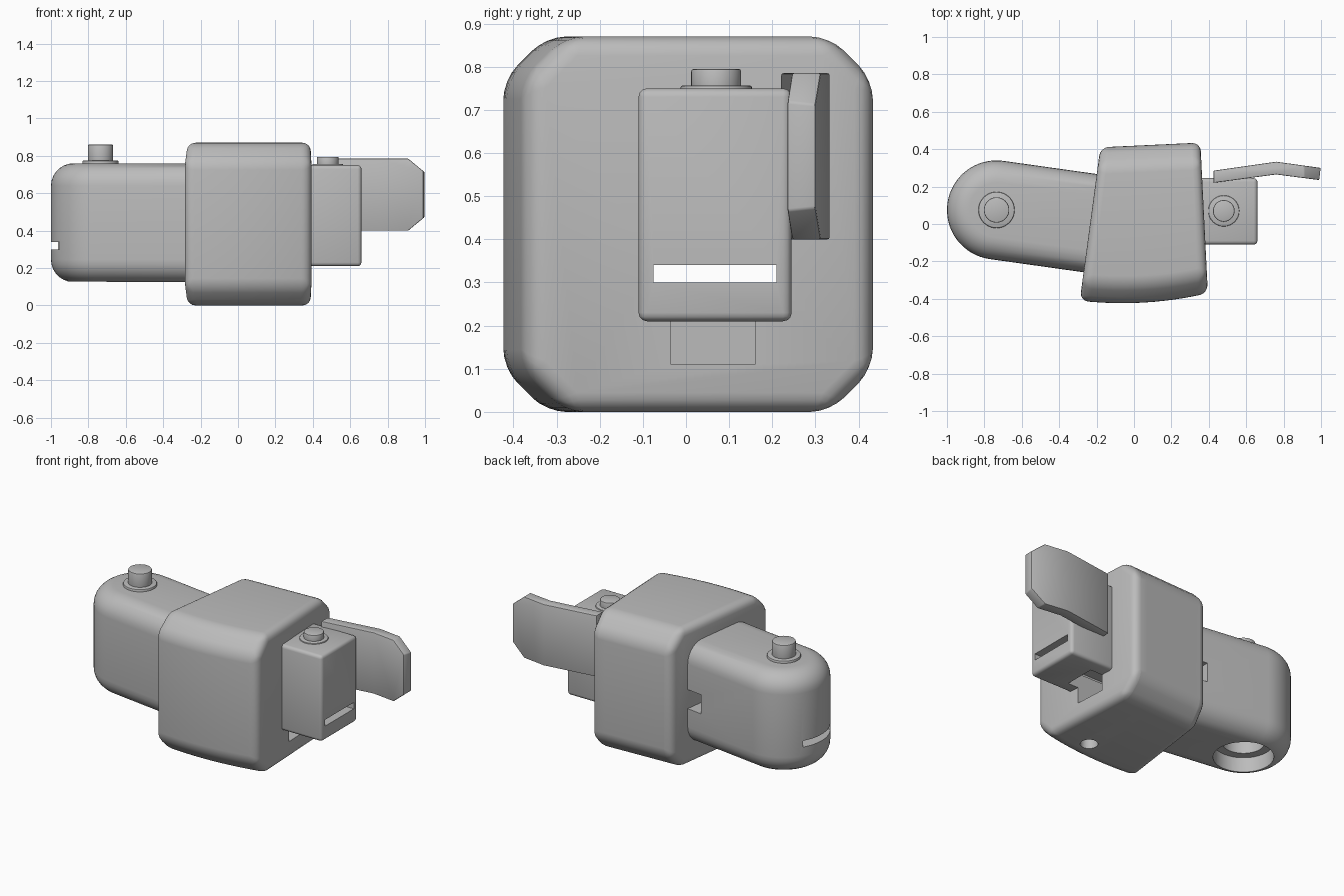
import bpy, bmesh
from math import cos, sin, pi, radians
from mathutils import Vector, Matrix

if "Cube" in bpy.data.objects:
    bpy.data.objects.remove(bpy.data.objects["Cube"])

grey = bpy.data.materials.new("plain grey")
grey.use_nodes = True
COLOR = (0.5, 0.5, 0.5, 1)
grey.diffuse_color = COLOR
grey.node_tree.nodes["Principled BSDF"].inputs["Base Color"].default_value = COLOR


def finish(name, bm):
    bmesh.ops.recalc_face_normals(bm, faces=bm.faces)
    mesh = bpy.data.meshes.new(name)
    bm.to_mesh(mesh)
    bm.free()
    mesh.materials.append(grey)
    obj = bpy.data.objects.new(name, mesh)
    bpy.context.collection.objects.link(obj)
    return obj


def activate(obj):
    bpy.ops.object.select_all(action='DESELECT')
    obj.select_set(True)
    bpy.context.view_layer.objects.active = obj


def apply_bevel(obj, width, segments=4):
    mod = obj.modifiers.new("Bevel", 'BEVEL')
    mod.width, mod.segments = width, segments
    mod.limit_method, mod.angle_limit = 'ANGLE', radians(30)
    activate(obj)
    bpy.ops.object.modifier_apply(modifier=mod.name)


def cut(obj, *cutters):
    for cutter in cutters:
        mod = obj.modifiers.new("Cut", 'BOOLEAN')
        mod.operation, mod.solver, mod.object = 'DIFFERENCE', 'EXACT', cutter
        activate(obj)
        bpy.ops.object.modifier_apply(modifier=mod.name)
        bpy.data.objects.remove(cutter)


def smooth(obj):
    activate(obj)
    bpy.ops.object.shade_smooth_by_angle(angle=radians(30))


def box(name, lo, hi):
    bm = bmesh.new()
    bmesh.ops.create_cube(bm, size=1)
    lo, hi = Vector(lo), Vector(hi)
    for v in bm.verts:
        v.co = (lo + hi) / 2 + v.co * (hi - lo)
    return finish(name, bm)


def cylinder(name, x, y, r, z0, z1):
    bm = bmesh.new()
    bmesh.ops.create_cone(bm, cap_ends=True, segments=40, radius1=r, radius2=r,
                          depth=z1 - z0, matrix=Matrix.Translation((x, y, (z0 + z1) / 2)))
    return finish(name, bm)


def prism(name, outline, z0, z1):
    bm = bmesh.new()
    face = bm.faces.new([bm.verts.new((x, y, z0)) for x, y in outline])
    ext = bmesh.ops.extrude_face_region(bm, geom=[face])["geom"]
    for v in ext:
        if isinstance(v, bmesh.types.BMVert):
            v.co.z = z1
    return finish(name, bm)


def slot():
    return box("slot_cutter", (-1.1, -0.075, 0.3), (0.8, 0.21, 0.34))


def recess():
    return box("recess_cutter", (0.15, -0.035, 0.11), (0.45, 0.16, 0.32))


# Main body: chamfered octagonal sections swept along x, with a bowed front
H, C, STEPS = 0.87, 0.1, 12
bm = bmesh.new()
rings = []
for i in range(STEPS + 1):
    t = i / STEPS
    bow = -0.03 * 4 * t * (1 - t)
    front = Vector((-0.29 + 0.685 * t, -0.41 + 0.04 * t + bow))
    back = Vector((-0.18 + 0.535 * t, 0.41 + 0.025 * t))
    inset = (back - front).normalized() * C
    section = [(front, C), (front + inset, 0), (back - inset, 0), (back, C),
               (back, H - C), (back - inset, H), (front + inset, H), (front, H - C)]
    rings.append([bm.verts.new((p.x, p.y, z)) for p, z in section])
for a, b in zip(rings, rings[1:]):
    for j in range(8):
        k = (j + 1) % 8
        bm.faces.new((a[j], a[k], b[k], b[j]))
bm.faces.new(rings[0])
bm.faces.new(rings[-1])
body = finish("main_body", bm)
apply_bevel(body, 0.045)
cut(body, slot(), recess(), cylinder("hole_cutter", 0.16, -0.2, 0.05, -0.1, 0.3))
smooth(body)

# Rounded arm on the right side of the model
AX, AY, R = -0.735, 0.075, 0.265
tilt = radians(-8)
axis = Vector((cos(tilt), sin(tilt)))
normal = Vector((-axis.y, axis.x))
centre = Vector((AX, AY))
outline = []
for i in range(33):
    a = pi / 2 + pi * i / 32
    outline.append(centre + axis * (R * cos(a)) + normal * (R * sin(a)))
outline += [centre + axis * 0.7 - normal * R, centre + axis * 0.7 + normal * R]
arm = prism("rounded_arm", outline, 0.125, 0.76)
bm = bmesh.new()
bm.from_mesh(arm.data)
rims = [e for e in bm.edges if abs(e.verts[0].co.z - e.verts[1].co.z) < 0.001]
bmesh.ops.bevel(bm, geom=rims, offset=0.12, segments=7, profile=0.5, affect='EDGES')
bm.to_mesh(arm.data)
bm.free()
cut(arm, slot(),
    cylinder("socket_cutter", AX, AY, 0.17, 0, 0.22),
    cylinder("deep_socket_cutter", AX, AY, 0.12, 0.1, 0.4),
    box("side_notch_cutter", (-0.3, 0.15, 0.36), (-0.15, 0.4, 0.48)))
smooth(arm)

# Box on the left side of the model
side = box("side_box", (0.3, -0.11, 0.21), (0.66, 0.245, 0.75))
apply_bevel(side, 0.02, 3)
cut(side, slot(), recess())
smooth(side)

# Buttons with collars
for part, x, y, r, ring, z, lip, top in (
        ("arm", AX, AY, 0.068, 0.097, 0.74, 0.775, 0.86),
        ("box", 0.48, 0.07, 0.058, 0.083, 0.73, 0.757, 0.795)):
    for name, radius, height in (("collar", ring, lip), ("button", r, top)):
        obj = cylinder(part + "_" + name, x, y, radius, z, height)
        apply_bevel(obj, 0.006, 2)
        smooth(obj)

# Bent paddle with clipped outer corners
paddle = prism("paddle", [(0.425, 0.22), (0.76, 0.265), (0.99, 0.235), (0.998, 0.3),
                          (0.76, 0.333), (0.425, 0.285)], 0.4, 0.785)
for z, s in ((0.4, 1), (0.785, -1)):
    bm = bmesh.new()
    corner = [(0.91, z), (1.1, z + s * 0.157), (1.1, z - s * 0.1), (0.91, z - s * 0.1)]
    near = [bm.verts.new((x, 0.1, h)) for x, h in corner]
    far = [bm.verts.new((x, 0.5, h)) for x, h in corner]
    bm.faces.new(near)
    bm.faces.new(far)
    for i in range(4):
        j = (i + 1) % 4
        bm.faces.new((near[i], near[j], far[j], far[i]))
    cut(paddle, finish("corner_cutter", bm))
apply_bevel(paddle, 0.005, 2)
smooth(paddle)
